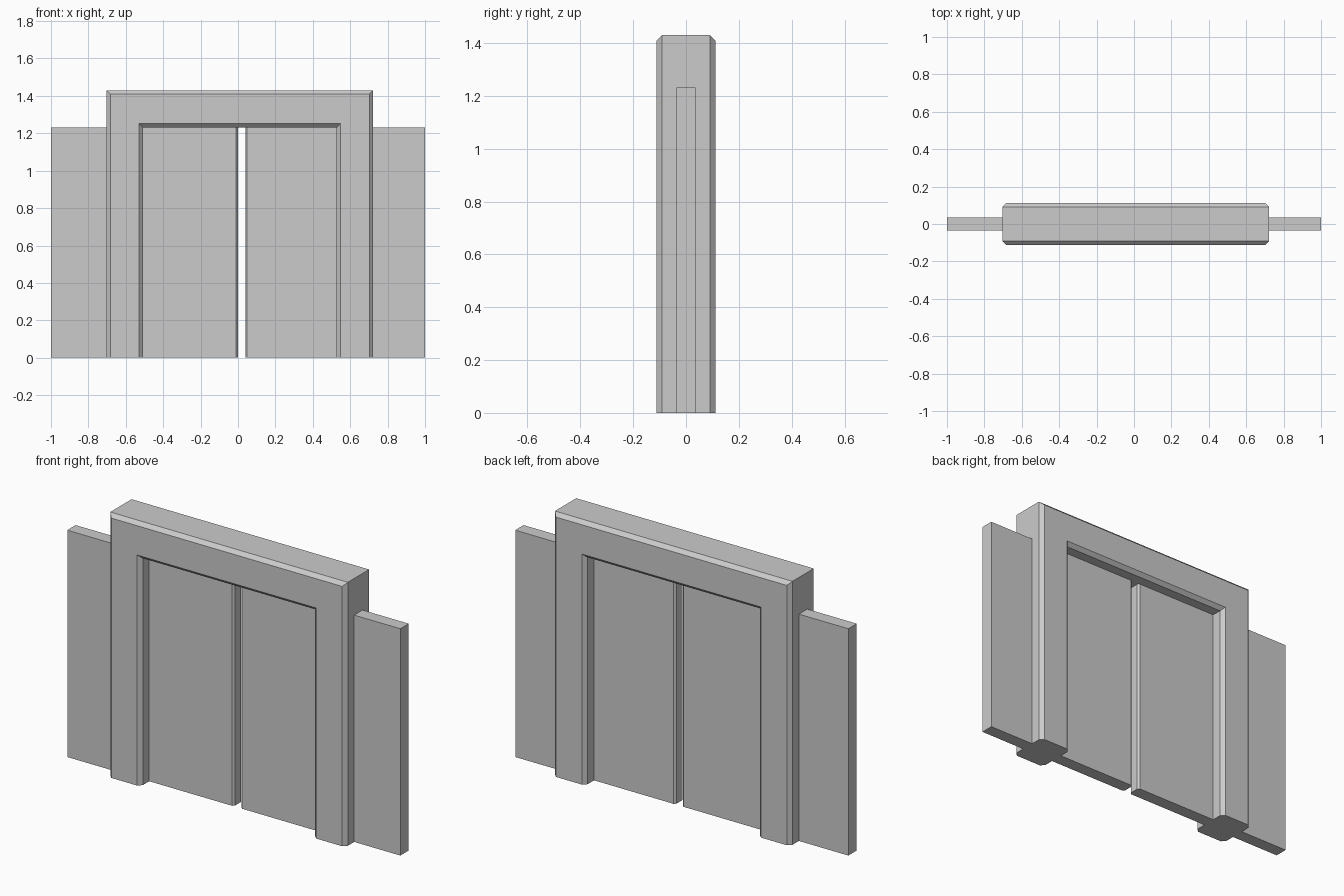
import bpy
import bmesh

default_cube = bpy.data.objects.get("Cube")
if default_cube:
    bpy.data.objects.remove(default_cube, do_unlink=True)

# Single plain material
grey = bpy.data.materials.new("plain_grey")
grey.use_nodes = True
colour = (0.6, 0.6, 0.6, 1)
grey.diffuse_color = colour
grey.node_tree.nodes["Principled BSDF"].inputs["Base Color"].default_value = colour


def chamfered_slab(name, outline, half_depth, chamfer, is_chamfered):
    """Extrude an x-z outline along y and chamfer the edges picked by a rule."""
    bm = bmesh.new()
    face = bm.faces.new([bm.verts.new((x, -half_depth, z)) for x, z in outline])
    extruded = bmesh.ops.extrude_face_region(bm, geom=[face])["geom"]
    verts = [v for v in extruded if isinstance(v, bmesh.types.BMVert)]
    bmesh.ops.translate(bm, verts=verts, vec=(0, 2 * half_depth, 0))
    if face.is_valid and len(bm.faces) < len(outline) + 2:
        bm.faces.new([v for v in face.verts])
    bmesh.ops.recalc_face_normals(bm, faces=bm.faces[:])
    edges = [e for e in bm.edges if is_chamfered(e.verts[0].co, e.verts[1].co)]
    bmesh.ops.bevel(bm, geom=edges, offset=chamfer, offset_type='OFFSET',
                    segments=1, affect='EDGES')
    bmesh.ops.recalc_face_normals(bm, faces=bm.faces[:])
    mesh = bpy.data.meshes.new(name)
    bm.to_mesh(mesh)
    bm.free()
    mesh.materials.append(grey)
    obj = bpy.data.objects.new(name, mesh)
    bpy.context.collection.objects.link(obj)
    return obj


# Door frame: an upside-down U, chamfered around both faces except at the floor
left, right, top = -0.703, 0.723, 1.43
in_left, in_right, in_top = -0.508, 0.527, 1.231
frame_outline = [(left, 0), (left, top), (right, top), (right, 0),
                 (in_right, 0), (in_right, in_top), (in_left, in_top), (in_left, 0)]
chamfered_slab("door_frame", frame_outline, 0.111, 0.02,
               lambda a, b: abs(a.y - b.y) < 1e-4 and max(a.z, b.z) > 0.1)

# Sliding panels: chamfered only on the upright edges at the central gap
for name, outer, inner in (("right_panel", -1, 0), ("left_panel", 1, 0.039)):
    outline = [(outer, 0), (outer, in_top), (inner, in_top), (inner, 0)]
    chamfered_slab(name, outline, 0.036, 0.01,
                   lambda a, b, seam=inner: abs(a.z - b.z) > 0.1
                   and abs(a.x - seam) < 1e-4)
